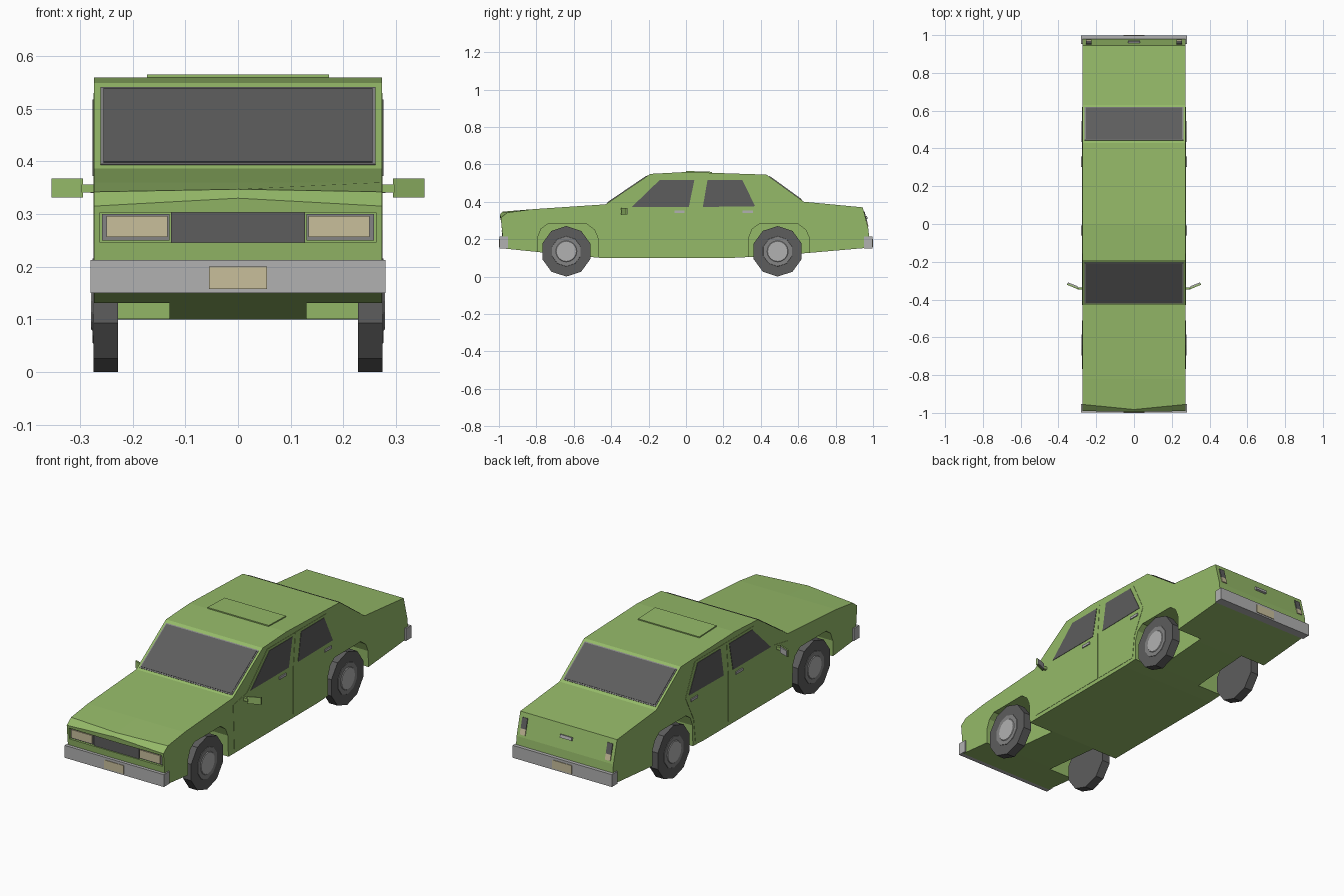
import bpy, bmesh, math
from mathutils import Vector

if "Cube" in bpy.data.objects:
    bpy.data.objects.remove(bpy.data.objects["Cube"], do_unlink=True)


def material(name, r, g, b):
    m = bpy.data.materials.new(name)
    m.use_nodes = True
    m.diffuse_color = (r, g, b, 1)
    m.node_tree.nodes["Principled BSDF"].inputs["Base Color"].default_value = (r, g, b, 1)
    return m


GREEN = material("green paint", 0.30, 0.49, 0.14)
DARK = material("dark glass and rubber", 0.11, 0.11, 0.11)
STEEL = material("wheel grey", 0.23, 0.23, 0.23)
CHROME = material("light grey metal", 0.44, 0.44, 0.44)
CREAM = material("cream lamp", 0.58, 0.52, 0.33)


def loft(name, rings, mat):
    """Join equal rings of points into a closed solid."""
    bm = bmesh.new()
    loops = [[bm.verts.new(p) for p in ring] for ring in rings]
    n = len(loops[0])
    for a, b in zip(loops, loops[1:]):
        for i in range(n):
            j = (i + 1) % n
            bm.faces.new((a[i], a[j], b[j], b[i]))
    bm.faces.new(loops[0])
    bm.faces.new(loops[-1])
    bmesh.ops.recalc_face_normals(bm, faces=bm.faces)
    mesh = bpy.data.meshes.new(name)
    bm.to_mesh(mesh)
    bm.free()
    mesh.materials.append(mat)
    ob = bpy.data.objects.new(name, mesh)
    bpy.context.collection.objects.link(ob)
    return ob


def prism(name, profile, x0, x1, mat):
    """Side profile of (y, z) points stretched from x0 to x1."""
    return loft(name, [[(x, y, z) for y, z in profile] for x in (x0, x1)], mat)


def box(name, x0, x1, y0, y1, z0, z1, mat):
    return prism(name, [(y0, z0), (y1, z0), (y1, z1), (y0, z1)], x0, x1, mat)


def slope_plate(name, a, b, x0, x1, lift, mat):
    """Thin plate lying on the slope that runs from a to b in (y, z)."""
    a, b = Vector(a), Vector(b)
    d = (b - a).normalized()
    n = Vector((-d.y, d.x)) * lift
    return prism(name, [a - n, b - n, b + n, a + n], x0, x1, mat)


def cylinder(name, x0, x1, y, z, r0, r1, sides, mat):
    rings = []
    for x, r in ((x0, r0), (x1, r1)):
        turn = [2 * math.pi * i / sides for i in range(sides)]
        rings.append([(x, y + r * math.sin(t), z + r * math.cos(t)) for t in turn])
    return loft(name, rings, mat)


def cut(target, cutter):
    mod = target.modifiers.new("cut", "BOOLEAN")
    mod.operation, mod.solver, mod.object = "DIFFERENCE", "EXACT", cutter
    bpy.context.view_layer.objects.active = target
    bpy.ops.object.modifier_apply(modifier=mod.name)
    bpy.data.objects.remove(cutter, do_unlink=True)


W = 0.273
AXLES = {"front": -0.64, "rear": 0.49}

# Body shell, with the nose swept back towards its corners
shared = [(-0.82, 0.36), (-0.43, 0.386), (-0.19, 0.549), (0, 0.559), (0.43, 0.545),
          (0.63, 0.40), (0.945, 0.37), (0.975, 0.255), (0.985, 0.155), (0.64, 0.125),
          (0.35, 0.105), (0.25, 0.10), (-0.46, 0.10), (-0.78, 0.13), (-0.975, 0.15)]
middle = [(-0.995, 0.33), (-0.982, 0.347)] + shared
edge = [(-0.99, 0.315), (-0.955, 0.342)] + shared
body = loft("body", [[(x, y, z) for y, z in ring]
                     for x, ring in ((-W, edge), (0, middle), (W, edge))], GREEN)

# Wheel wells
arch = [(-0.156, 0.05), (-0.153, 0.21), (-0.135, 0.255), (-0.10, 0.28),
        (0.11, 0.28), (0.15, 0.25), (0.168, 0.21), (0.175, 0.05)]
for y in AXLES.values():
    for s in (-1, 1):
        cut(body, prism("arch_cutter", [(y + dy, z) for dy, z in arch],
                        s * 0.13, s * 0.4, GREEN))

# Nose recess with grille and headlights
cut(body, box("nose_cutter", -0.262, 0.262, -1.1, -0.973, 0.246, 0.303, GREEN))
box("grille", -0.127, 0.127, -0.98, -0.971, 0.246, 0.303, DARK)
for s, side in ((1, "left"), (-1, "right")):
    box(side + "_headlight_frame", s * 0.13, s * 0.258, -0.979, -0.971, 0.25, 0.3, STEEL)
    box(side + "_headlight", s * 0.134, s * 0.25, -0.984, -0.975, 0.256, 0.296, CREAM)

# Bumpers and number plates
for s, end in ((-1, "front"), (1, "rear")):
    box(end + "_bumper", -0.28, 0.28, s * 0.952, s * 0.997, 0.15, 0.213, CHROME)
    box(end + "_plate", -0.055, 0.055, s * 0.99, s * 1.0, 0.158, 0.2, CREAM)

# Windscreen and rear window with thin frames
for name, a, b in (("windscreen", (-0.42, 0.393), (-0.205, 0.539)),
                   ("rear_window", (0.443, 0.536), (0.618, 0.409))):
    a, b = Vector(a), Vector(b)
    d = (b - a).normalized() * 0.006
    slope_plate(name + "_frame", a, b, -0.261, 0.261, 0.002, STEEL)
    slope_plate(name, a + d, b - d, -0.255, 0.255, 0.004, DARK)

# Sunroof panel
slope_plate("sunroof", (0, 0.5595), (0.14, 0.555), -0.173, 0.173, 0.005, GREEN)

# Doors, side windows, handles and mirrors
front_door = [(-0.42, 0.12), (-0.43, 0.35), (-0.32, 0.37), (-0.155, 0.53),
              (0.065, 0.53), (0.05, 0.36), (0.05, 0.12)]
rear_door = [(0.055, 0.12), (0.055, 0.36), (0.07, 0.53), (0.32, 0.53),
             (0.395, 0.37), (0.33, 0.24), (0.315, 0.12)]
front_glass = [(-0.29, 0.372), (-0.14, 0.517), (0.045, 0.517), (0.015, 0.372)]
rear_glass = [(0.09, 0.372), (0.115, 0.517), (0.3, 0.517), (0.37, 0.376)]
for s, side in ((1, "left"), (-1, "right")):
    for end, door, glass, hy in (("front", front_door, front_glass, -0.035),
                                 ("rear", rear_door, rear_glass, 0.33)):
        name = side + "_" + end
        prism(name + "_door", door, s * 0.27, s * 0.2745, GREEN)
        prism(name + "_window", glass, s * 0.27, s * 0.2765, DARK)
        box(name + "_handle", s * 0.27, s * 0.28, hy - 0.027, hy + 0.027, 0.34, 0.353, CHROME)

    box(side + "_mirror_stem", s * 0.27, s * 0.298, -0.348, -0.336, 0.341, 0.356, GREEN)
    for part, back, mat, m in (("mirror", 0, GREEN, 0), ("mirror_face", 0.007, CHROME, 0.004)):
        loft(side + "_" + part,
             [[(s * x, y + dy, z) for dy, z in ((back, 0.331 + m), (back + 0.008, 0.331 + m),
                                                (back + 0.008, 0.367 - m), (back, 0.367 - m))]
              for x, y in ((0.294 + m, -0.347 + m / 2), (0.354 - m, -0.322 - m / 2))], mat)

# Tail lamps and boot handle on the sloping rear panel
top, low = Vector((0.945, 0.37)), Vector((0.975, 0.255))
for s, side in ((1, "left"), (-1, "right")):
    slope_plate(side + "_tail_lamp", top.lerp(low, 0.2), top.lerp(low, 0.65),
                s * 0.225, s * 0.255, 0.004, DARK)
    slope_plate(side + "_reversing_lamp", top.lerp(low, 0.65), top.lerp(low, 0.9),
                s * 0.225, s * 0.255, 0.004, CREAM)
slope_plate("boot_handle", top.lerp(low, 0.42), top.lerp(low, 0.55), -0.033, 0.033, 0.01, CHROME)

# Wheels: ten-sided tyre, rim ring and domed hub cap
for end, y in AXLES.items():
    for s, side in ((1, "left"), (-1, "right")):
        name = end + "_" + side
        cylinder(name + "_tyre", s * 0.228, s * 0.274, y, 0.135, 0.135, 0.135, 10, DARK)
        cylinder(name + "_rim", s * 0.27, s * 0.276, y, 0.135, 0.083, 0.08, 10, STEEL)
        cylinder(name + "_hub_cap", s * 0.27, s * 0.279, y, 0.135, 0.062, 0.054, 16, CHROME)
